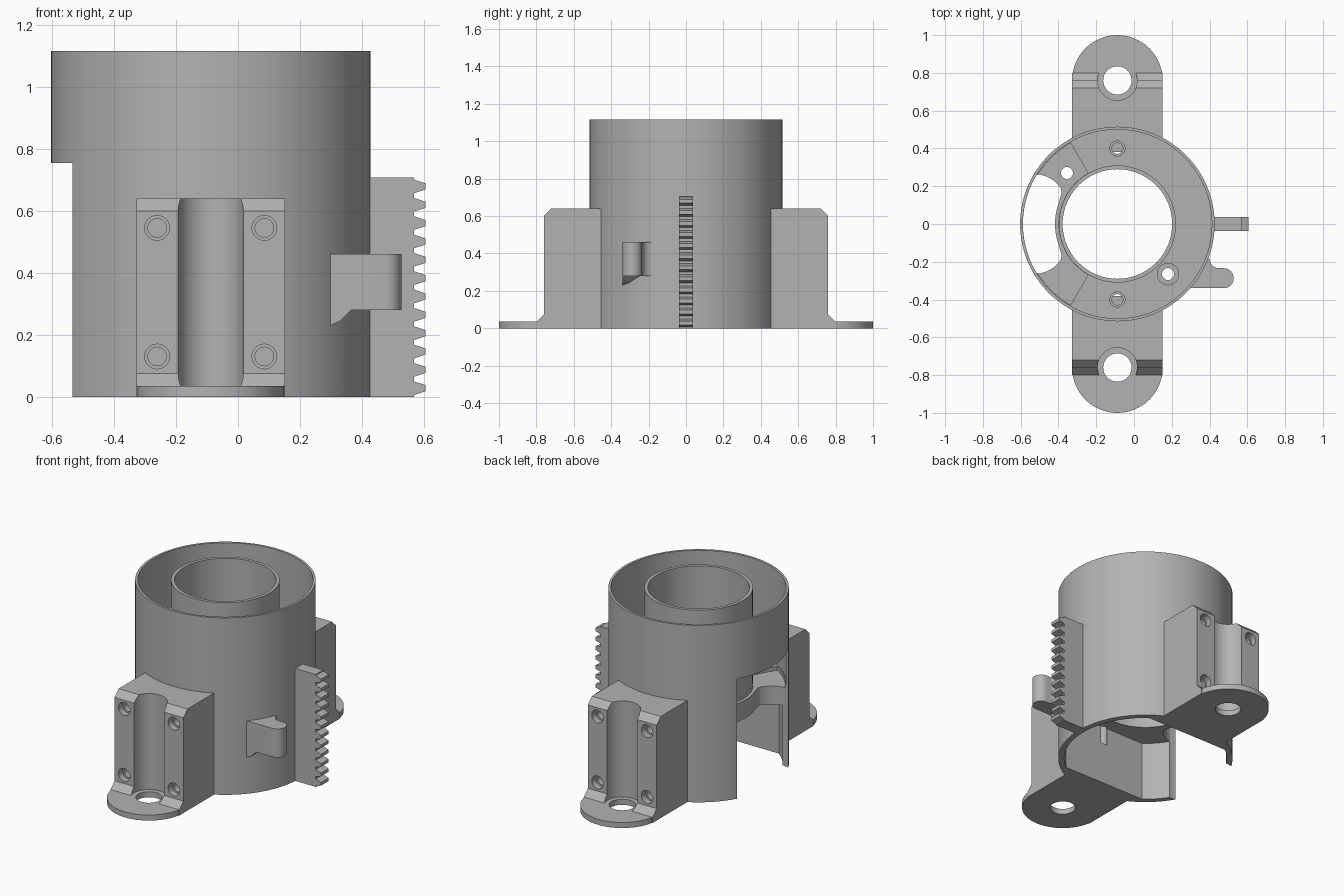
import bpy
import bmesh
from math import sin, cos, radians, pi

if "Cube" in bpy.data.objects:
    bpy.data.objects.remove(bpy.data.objects["Cube"])

grey = bpy.data.materials.new("plain grey")
grey.use_nodes = True
GREY = (0.45, 0.45, 0.45, 1)
grey.diffuse_color = GREY
grey.node_tree.nodes["Principled BSDF"].inputs["Base Color"].default_value = GREY

CX = -0.088          # tube axis
R = 0.515            # tube radius
HEIGHT = 1.115
FLOOR, UNDER = 0.52, 0.38


def prism(name, points, low, high, axis="z"):
    """Extrude a 2D outline along z, or along x (yz outline) or y (xz outline)."""
    place = {"z": lambda a, b, t: (a, b, t),
             "x": lambda a, b, t: (t, a, b),
             "y": lambda a, b, t: (a, t, b)}[axis]
    bm = bmesh.new()
    ends = [[bm.verts.new(place(a, b, t)) for a, b in points] for t in (low, high)]
    n = len(points)
    for ring in ends:
        bm.faces.new(ring)
    for i in range(n):
        j = (i + 1) % n
        bm.faces.new((ends[0][i], ends[0][j], ends[1][j], ends[1][i]))
    bmesh.ops.recalc_face_normals(bm, faces=bm.faces)
    mesh = bpy.data.meshes.new(name)
    bm.to_mesh(mesh)
    bm.free()
    obj = bpy.data.objects.new(name, mesh)
    bpy.context.collection.objects.link(obj)
    mesh.materials.append(grey)
    return obj


def arc(x, y, r, start, end, steps):
    angles = [radians(start + (end - start) * i / steps) for i in range(steps + 1)]
    return [(x + r * cos(a), y + r * sin(a)) for a in angles]


def circle(x, y, r, steps=32):
    return arc(x, y, r, 0, 360, steps)[:-1]


def combine(target, tool, operation="DIFFERENCE"):
    mod = target.modifiers.new("combine", "BOOLEAN")
    mod.operation = operation
    mod.solver = "EXACT"
    mod.object = tool
    bpy.context.view_layer.objects.active = target
    bpy.ops.object.modifier_apply(modifier=mod.name)
    bpy.data.objects.remove(tool)


def smooth(obj):
    bpy.ops.object.select_all(action="DESELECT")
    obj.select_set(True)
    bpy.context.view_layer.objects.active = obj
    bpy.ops.object.shade_smooth_by_angle(angle=radians(30))


# Solid tube body
housing = prism("housing", circle(CX, 0, R, 128), 0, HEIGHT)

# Mounting blocks with rounded feet, front and back
for side in (-1, 1):
    foot = prism("foot", [(CX + 0.24, side * 0.4)]
                 + arc(CX, side * 0.76, 0.24, 0, side * 180, 32)
                 + [(CX - 0.24, side * 0.4)], 0, 0.035)
    outline = [(0.4, 0), (0.8, 0), (0.8, 0.035), (0.76, 0.075),
               (0.76, 0.6), (0.72, 0.64), (0.4, 0.64)]
    block = prism("block", [(side * y, z) for y, z in outline],
                  CX - 0.24, CX + 0.24, "x")
    combine(block, foot, "UNION")
    # Vertical rod groove and the hole below it
    combine(block, prism("groove", circle(CX, side * 0.76, 0.105), 0.035, 1))
    combine(block, prism("foot_hole", circle(CX, side * 0.76, 0.075), -0.1, 0.1))
    # Four stepped screw holes in the outer face
    for x in (CX - 0.173, CX + 0.173):
        for z in (0.13, 0.545):
            for r, depth in ((0.04, 0.72), (0.03, 0.58)):
                a, b = sorted((side * depth, side * 0.9))
                combine(block, prism("screw_hole", circle(x, z, r, 24), a, b, "y"))
    combine(housing, block, "UNION")

# Small hook beside the rack, with a sloped underside
hook = prism("hook", [(0.22, -0.34)] + arc(0.475, -0.287, 0.053, -90, 90, 12)
             + arc(0.45, -0.184, 0.05, 270, 180, 6) + [(0.3, -0.18)], 0.2, 0.46)
slope = prism("slope", [(0.1, 0.225), (0.29, 0.225), (0.33, 0.245), (0.365, 0.28),
                        (0.7, 0.28), (0.7, 0.5), (0.1, 0.5)], -1, 1, "y")
combine(hook, slope, "INTERSECT")
combine(housing, hook, "UNION")

# Ring-shaped upper cavity around the inner sleeve
cavity = prism("cavity", circle(CX, 0, 0.5, 128), FLOOR, 1.3)
combine(cavity, prism("sleeve", circle(CX, 0, 0.31, 96), 0, 2))
combine(housing, cavity)

# Slightly lower floor sector on the open side
sector = arc(CX, 0, 0.495, 120, 240, 40) + arc(CX, 0, 0.311, 240, 120, 30)
combine(housing, prism("sector", sector, FLOOR - 0.025, FLOOR + 0.05))

# Lower chamber with flat sides towards the blocks
half = 52.5
chamber = (arc(CX, 0, 0.48, -half, half, 40)
           + arc(CX, 0, 0.48, 180 - half, 180 + half, 40))
combine(housing, prism("chamber", chamber, -0.1, UNDER))

# Central bore
combine(housing, prism("bore", circle(CX, 0, 0.29, 96), -0.2, 1.5))

# Side opening through wall and floor, with a curved neck near the sleeve
edge = [(-0.62, 0.356), (-0.447, 0.257), (-0.41, 0.262), (-0.37, 0.25),
        (-0.33, 0.225), (-0.3, 0.19), (-0.295, 0.165), (-0.308, 0.12)]
opening = edge + arc(0, 0, 0.33, 165, 195, 10) + [(x, -y) for x, y in reversed(edge)]
combine(housing, prism("opening", [(CX + x, y) for x, y in opening], -0.1, 0.755))

# Floor holes: two blind and stepped, two right through
for y in (-0.4, 0.4):
    combine(housing, prism("blind", circle(CX, y, 0.04, 24), FLOOR - 0.05, 0.7))
    combine(housing, prism("pilot", circle(CX, y, 0.029, 24), FLOOR - 0.25, 0.7))
combine(housing, prism("through", circle(-0.355, 0.27, 0.032, 24), 0.2, 0.7))
combine(housing, prism("through", circle(0.18, -0.265, 0.032, 24), 0.2, 0.7))
combine(housing, prism("recess", circle(0.18, -0.265, 0.057, 24), FLOOR - 0.03, 0.7))
smooth(housing)

# Toothed rack on the left side
pitch, teeth = 0.0592, 12
profile = [(CX + 0.509, 0), (0.568, 0)]
for i in range(teeth):
    z = (i + 0.5) * pitch - 0.002
    profile += [(0.568, z - 0.022), (0.605, z - 0.01),
                (0.605, z + 0.01), (0.568, z + 0.022)]
profile += [(0.568, 0.708), (CX + 0.509, 0.708)]
rack = prism("rack", profile, -0.038, 0.038, "y")
